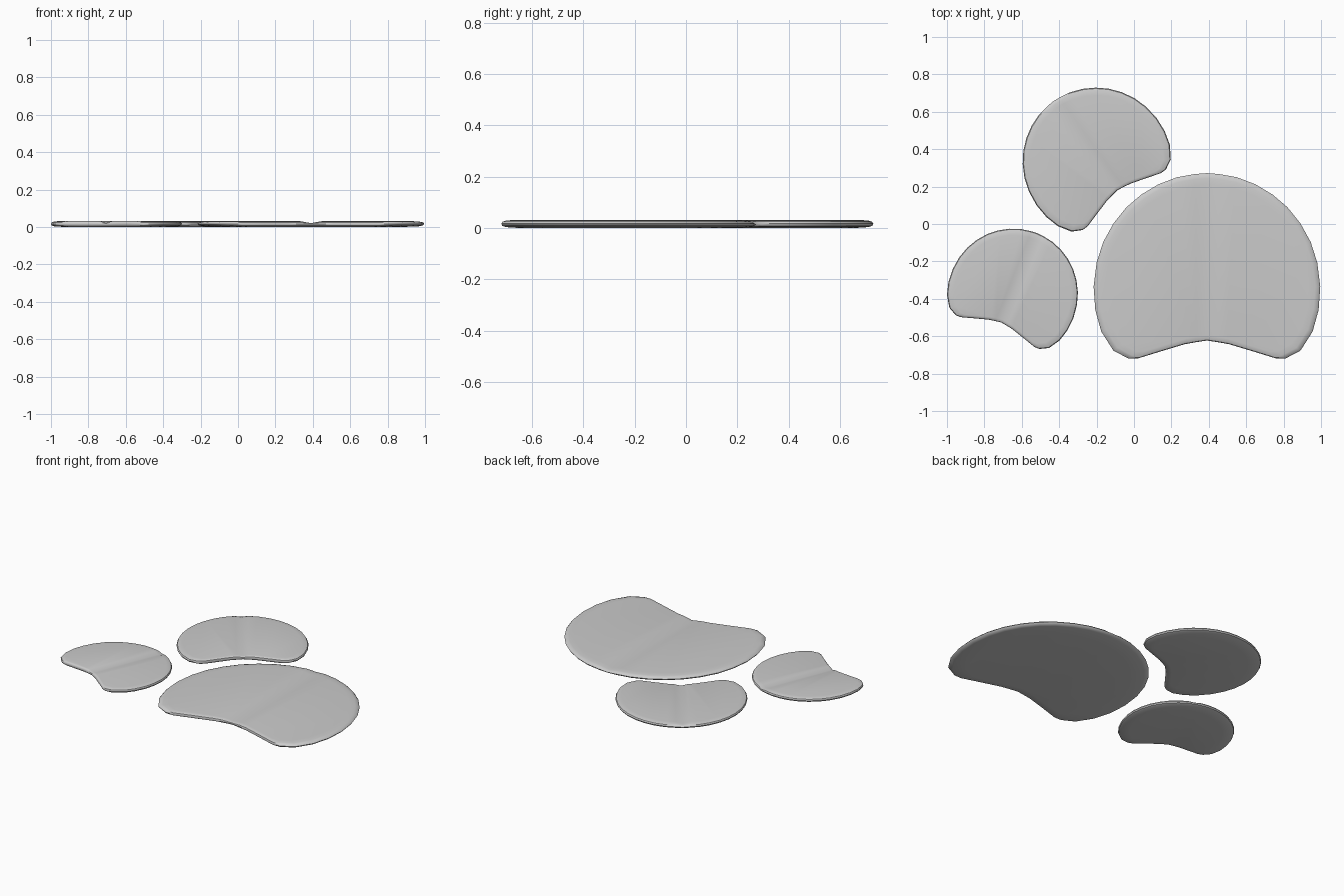
import bpy, bmesh
from math import radians
from mathutils import Matrix, Vector

if "Cube" in bpy.data.objects:
    bpy.data.objects.remove(bpy.data.objects["Cube"])

# Right half of the leaf outline, back tip round to the front notch (radius 0.605, origin at centre)
HALF = [(0, .607), (.065, .602), (.16, .585), (.26, .547), (.35, .493), (.43, .425),
        (.50, .338), (.555, .238), (.59, .128), (.606, 0), (.597, -.125), (.565, -.24),
        (.50, -.342), (.42, -.384), (.37, -.384), (.25, -.347), (.12, -.308),
        (.065, -.298), (0, -.288)]

# Cross-section rings: outline scale, height, height on the centre crease
RINGS = [(.80, .000, .000), (.955, .004, .004), (.99, .009, .009), (1.0, .017, .015),
         (.988, .025, .019), (.955, .029, .021), (.90, .031, .021)]


def make_pad(name, centre, size, turn):
    bm = bmesh.new()
    rings = []
    for k, z, zc in RINGS:
        rings.append([bm.verts.new((x * k, y * k, zc if x == 0 else z)) for x, y in HALF])
    # Rounded rim
    for a, b in zip(rings, rings[1:]):
        for i in range(len(HALF) - 1):
            bm.faces.new((a[i + 1], a[i], b[i], b[i + 1]))
    # Flat underside and top, with a strip that dips to the crease
    for ring, flip in ((rings[0], False), (rings[-1], True)):
        for loop in ([ring[0], ring[1], ring[-2], ring[-1]], ring[1:-1]):
            bm.faces.new(loop[::-1] if not flip else loop)
    # Mirror into the left half
    geom = bm.verts[:] + bm.edges[:] + bm.faces[:]
    copy = bmesh.ops.duplicate(bm, geom=geom)["geom"]
    for v in copy:
        if isinstance(v, bmesh.types.BMVert):
            v.co.x *= -1
    bmesh.ops.remove_doubles(bm, verts=bm.verts[:], dist=1e-5)
    bmesh.ops.recalc_face_normals(bm, faces=bm.faces[:])
    # Scale and turn in plan only, thickness stays the same
    m = (Matrix.Translation(Vector((*centre, 0))) @ Matrix.Rotation(radians(turn), 4, 'Z')
         @ Matrix.Diagonal((size, size, 1, 1)))
    bm.transform(m)
    mesh = bpy.data.meshes.new(name)
    bm.to_mesh(mesh)
    bm.free()
    obj = bpy.data.objects.new(name, mesh)
    bpy.context.collection.objects.link(obj)
    bpy.ops.object.select_all(action='DESELECT')
    obj.select_set(True)
    bpy.context.view_layer.objects.active = obj
    bpy.ops.object.shade_smooth_by_angle(angle=radians(40))


make_pad("large_lily_pad", (.39, -.335), 1.0, 0)
make_pad("medium_lily_pad", (-.2, .333), .655, 36)
make_pad("small_lily_pad", (-.647, -.373), .575, -22)
